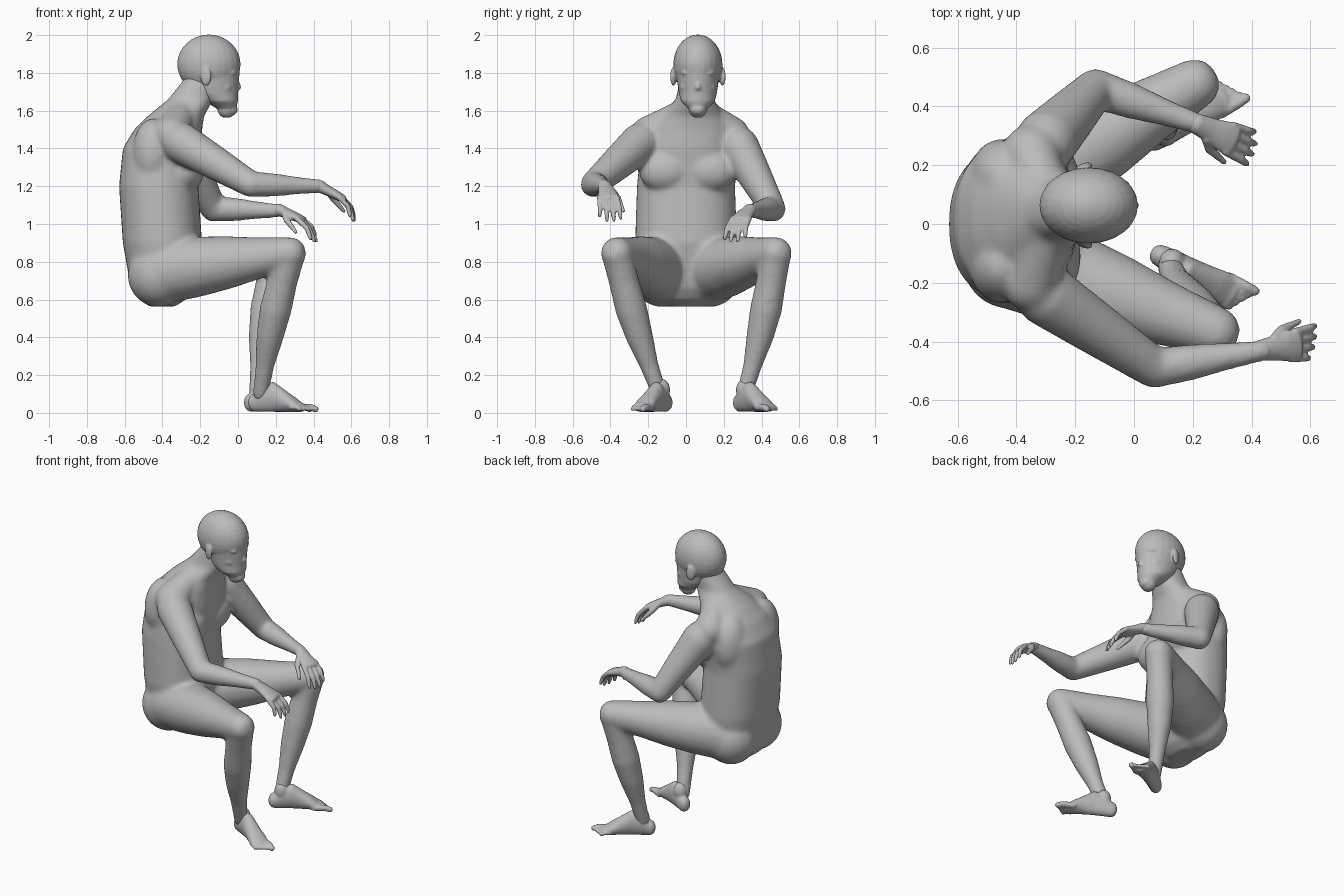
import bpy, bmesh, math
from mathutils import Vector, Matrix

if "Cube" in bpy.data.objects:
    bpy.data.objects.remove(bpy.data.objects["Cube"])

tone = (0.5, 0.5, 0.5, 1)
grey = bpy.data.materials.new("plain grey")
grey.use_nodes = True
grey.diffuse_color = tone
grey.node_tree.nodes["Principled BSDF"].inputs["Base Color"].default_value = tone
UP = Vector((0, 0, 1))
SIDEWAYS = Vector((0, 1, 0))


def tube(bm, stations, hint=SIDEWAYS, axis=None, sides=20, power=1):
    """Loft of oval rings with domed ends; station = centre, half width, half depth."""
    points = [Vector(station[0]) for station in stations]
    last = len(points) - 1
    dome = [(math.sin(k * math.pi / 8), math.cos(k * math.pi / 8)) for k in (1, 2, 3)]
    rings = []
    for i, point in enumerate(points):
        width, depth = stations[i][1], stations[i][-1]
        along = axis or (points[min(i + 1, last)] - points[max(i - 1, 0)]).normalized()
        across = (hint - along * hint.dot(along)).normalized()
        through = along.cross(across)
        steps = [(0, 1)]
        if i == 0:
            steps = [(-push, scale) for push, scale in reversed(dome)] + steps
        if i == last:
            steps = steps + dome
        for push, scale in steps:
            centre = point + along * push * min(width, depth)
            ring = []
            for j in range(sides):
                angle = math.tau * j / sides
                x, y = (math.copysign(abs(f) ** power, f) * scale
                        for f in (math.cos(angle), math.sin(angle)))
                ring.append(bm.verts.new(centre + across * width * x + through * depth * y))
            rings.append(ring)
    for lower, upper in zip(rings, rings[1:]):
        for j in range(sides):
            k = (j + 1) % sides
            bm.faces.new((lower[j], lower[k], upper[k], upper[j]))
    bm.faces.new(rings[0][::-1])
    bm.faces.new(rings[-1])


def limb(bm, start, end, radii, bow=(0, 0, 0)):
    """Round tapering limb with evenly spaced radii, bowed sideways in the middle."""
    start, end, bow = Vector(start), Vector(end), Vector(bow)
    stations = []
    for i, radius in enumerate(radii):
        t = i / (len(radii) - 1)
        stations.append((start.lerp(end, t) + bow * math.sin(math.pi * t), radius))
    tube(bm, stations)


def ball(bm, centre, radii, turn=0):
    place = Matrix.Translation(centre) @ Matrix.Rotation(turn, 4, 'Z')
    bmesh.ops.create_uvsphere(bm, u_segments=24, v_segments=16, radius=1,
                              matrix=place @ Matrix.Diagonal((*radii, 1)))


def finish(bm, name, voxel, smoothing):
    """Fuse the overlapping volumes into one skin."""
    bmesh.ops.recalc_face_normals(bm, faces=bm.faces)
    mesh = bpy.data.meshes.new(name)
    bm.to_mesh(mesh)
    bm.free()
    mesh.materials.append(grey)
    body_part = bpy.data.objects.new(name, mesh)
    bpy.context.scene.collection.objects.link(body_part)
    fuse = body_part.modifiers.new("fuse", 'REMESH')
    fuse.mode = 'VOXEL'
    fuse.voxel_size = voxel
    fuse.use_smooth_shade = True
    soften = body_part.modifiers.new("soften", 'SMOOTH')
    soften.factor = 0.5
    soften.iterations = smoothing


def hand(name, wrist, knuckles, tip, across):
    """Palm, four drooping fingers and a thumb; across points to the thumb side."""
    bm = bmesh.new()
    wrist, knuckles, tip = Vector(wrist), Vector(knuckles), Vector(tip)
    across = Vector(across).normalized()
    palm = knuckles - wrist
    tube(bm, [(wrist, .036, .033), (wrist + palm * .4, .043, .027),
              (wrist + palm * .75, .054, .024), (knuckles, .055, .02)], hint=across)
    for i, reach in enumerate((.8, 1, 1, .9)):
        spread = across * (i - 1.5) * .03
        root = wrist + palm * .9 + spread
        end = knuckles + (tip - knuckles) * reach + spread * 1.25
        bend = root.lerp(end, .5) + palm.normalized() * .02 + UP * .01
        tube(bm, [(root, .015), (bend, .014), (root.lerp(end, .8) + palm * .08, .012),
                  (end, .009)], hint=across, sides=12)
    thumb = wrist + palm * .35 + across * .03
    tube(bm, [(thumb, .02), (thumb + across * .03 - UP * .03 + palm * .15, .017),
              (thumb + across * .05 - UP * .07 + palm * .6, .01)], hint=palm, sides=12)
    finish(bm, name, .006, 2)


def foot(name, heel, toe, inner):
    """Foot from heel to toes; inner tells on which side the big toe lies."""
    bm = bmesh.new()
    heel = Vector(heel)
    ahead = (Vector(toe) - heel).normalized()
    across = UP.cross(ahead) * inner
    stations = []
    for reach, width, height in ((.04, .038, .1), (.09, .043, .15), (.15, .045, .16),
                                 (.21, .05, .12), (.27, .057, .08), (.31, .054, .05)):
        centre = heel + ahead * reach + UP * (height / 2 + .005)
        stations.append((centre, width, height / 2))
    tube(bm, stations, hint=across, axis=ahead)
    for i in range(5):
        thick = .013 if i else .019
        root = heel + across * (.042 - i * .022) + ahead * .28 + UP * .03
        length = ahead * (.1 - i * .013)
        tube(bm, [(root, thick), (root + length * .7, thick),
                  (root + length - UP * .01, thick * .9)], hint=across, sides=12)
    ball(bm, heel + ahead * .085 + UP * .12, (.045, .045, .06))
    finish(bm, name, .007, 3)


# Torso and neck: height, forward shift, half width, half depth
bm = bmesh.new()
trunk = []
for z, x, width, depth in ((.73, -.4, .25, .18), (.9, -.4, .27, .21), (1.2, -.42, .26, .21),
                           (1.4, -.4, .26, .21), (1.5, -.37, .23, .18), (1.57, -.33, .17, .15),
                           (1.66, -.25, .1, .12), (1.76, -.2, .09, .09)):
    trunk.append(((x, max(0, z - 1.2) * .1, z), width, depth))
tube(bm, trunk, axis=UP, sides=36, power=.88)
for side in (-1, 1):
    ball(bm, (-.27, .01 + side * .12, 1.28), (.09, .14, .11))     # chest
    ball(bm, (-.42, side * .125, .73), (.165, .165, .17))         # buttock
    ball(bm, (-.45, .01 + side * .15, 1.37), (.11, .13, .19))     # shoulder blade
    limb(bm, (-.29, .04 + side * .04, 1.6), (-.35, .02 + side * .22, 1.47), (.07, .085, .1))

# Limbs, each pair sharing its radii
upper_arm, forearm = (.108, .09, .07), (.068, .062, .047, .036)
thigh, shin = (.17, .16, .14, .11, .087), (.083, .08, .085, .072, .05, .042)
for shoulder, elbow, wrist in (((-.3, -.24, 1.43), (.07, -.49, 1.21), (.44, -.43, 1.2)),
                               ((-.3, .28, 1.41), (-.13, .46, 1.08), (.22, .34, 1.07))):
    limb(bm, shoulder, elbow, upper_arm)
    limb(bm, elbow, wrist, forearm)
for side, knee, ankle in ((-1, (.275, -.365, .845), (.12, -.14, .1)),
                          (1, (.205, .475, .845), (.1, .31, .1))):
    limb(bm, (-.38, side * .13, .75), knee, thigh)
    limb(bm, knee, ankle, shin, bow=(-.015, side * .015, 0))
finish(bm, "body", .012, 14)

# Head: jaw, skull and features
bm = bmesh.new()
MIDDLE = .063
jaw = []
for z, x, width, depth in ((1.61, -.06, .05, .05), (1.65, -.09, .09, .09),
                           (1.69, -.12, .1, .12), (1.82, -.15, .12, .16)):
    jaw.append(((x, MIDDLE, z), width, depth))
tube(bm, jaw, axis=UP, sides=28)
ball(bm, (-.154, MIDDLE, 1.845), (.168, .13, .158))               # skull
limb(bm, (-.02, MIDDLE, 1.79), (0, MIDDLE, 1.725), (.012, .014, .017))   # nose
ball(bm, (-.01, MIDDLE, 1.715), (.018, .026, .013))               # nostrils
for lip in (1.655, 1.671):
    ball(bm, (-.02, MIDDLE, lip), (.02, .028, .009))
ball(bm, (-.037, MIDDLE, 1.607), (.036, .042, .034))              # chin
ball(bm, (-.055, MIDDLE, 1.675), (.042, .065, .06))               # muzzle
for side in (-1, 1):
    across = MIDDLE + side * .045
    ball(bm, (-.045, across, 1.8), (.036, .045, .018), -side * .35)   # brow
    ball(bm, (-.05, across, 1.77), (.028, .024, .014), -side * .35)   # eye
    ball(bm, (-.07, across, 1.725), (.045, .05, .04))             # cheek
    ball(bm, (-.17, MIDDLE + side * .13, 1.78), (.03, .014, .05), side * .35)   # ear
finish(bm, "head", .0065, 4)

hand("right_hand", (.43, -.43, 1.2), (.555, -.41, 1.135), (.612, -.4, 1.02), (.15, 1, 0))
hand("left_hand", (.215, .34, 1.075), (.335, .285, 1.025), (.408, .255, .91), (-.3, -1, 0))
foot("right_foot", (.055, -.09, 0), (.41, -.275, 0), 1)
foot("left_foot", (.035, .265, 0), (.385, .48, 0), -1)
